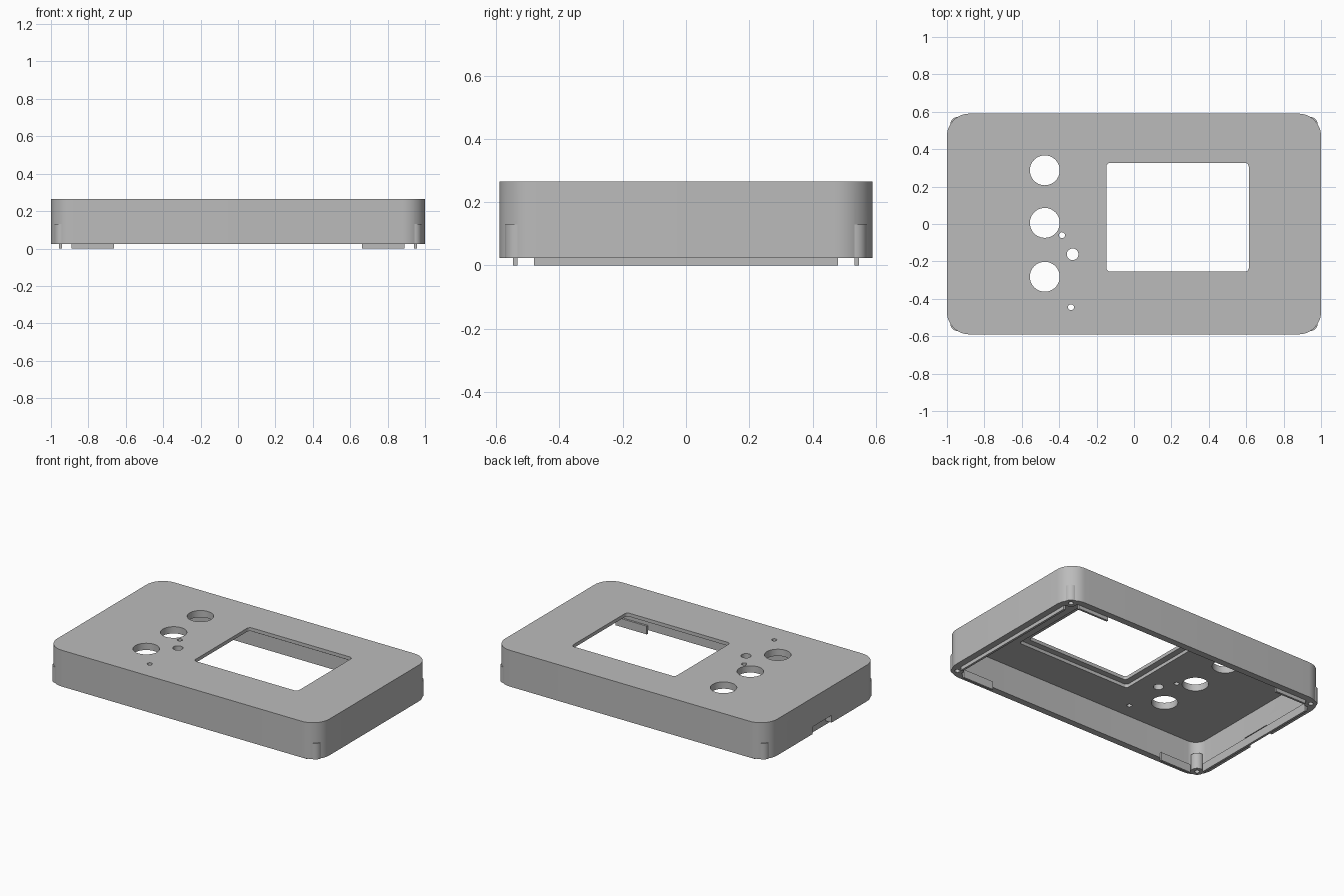
import bpy, bmesh, math
from mathutils import Vector

cube = bpy.data.objects.get("Cube")
if cube:
    bpy.data.objects.remove(cube)

GREY = bpy.data.materials.new("plain grey")
GREY.use_nodes = True
GREY.diffuse_color = (0.5, 0.5, 0.5, 1)
GREY.node_tree.nodes["Principled BSDF"].inputs["Base Color"].default_value = (0.5, 0.5, 0.5, 1)

BOTTOM, TOP = 0.024, 0.265
CEILING = 0.22
HALF_X, HALF_Y, RADIUS, WALL = 1.0, 0.59, 0.12, 0.044


def prism(name, outline, z0, z1):
    """Extrude a closed outline upward into a solid."""
    bm = bmesh.new()
    base = bm.faces.new([bm.verts.new((x, y, z0)) for x, y in outline])
    top = bmesh.ops.extrude_face_region(bm, geom=[base])["geom"]
    bmesh.ops.translate(bm, vec=(0, 0, z1 - z0),
                        verts=[v for v in top if isinstance(v, bmesh.types.BMVert)])
    bmesh.ops.recalc_face_normals(bm, faces=bm.faces)
    mesh = bpy.data.meshes.new(name)
    bm.to_mesh(mesh)
    bm.free()
    mesh.materials.append(GREY)
    obj = bpy.data.objects.new(name, mesh)
    bpy.context.collection.objects.link(obj)
    return obj


def rounded(x0, x1, y0, y1, r, steps=12):
    """Rounded rectangle outline."""
    corners = ((x1 - r, y1 - r), (x0 + r, y1 - r), (x0 + r, y0 + r), (x1 - r, y0 + r))
    return [(cx + r * math.cos(a), cy + r * math.sin(a))
            for i, (cx, cy) in enumerate(corners)
            for a in (math.pi / 2 * (i + k / steps) for k in range(steps + 1))]


def circle(x, y, r, n=40):
    return [(x + r * math.cos(math.tau * k / n), y + r * math.sin(math.tau * k / n))
            for k in range(n)]


def box(name, x0, x1, y0, y1, z0, z1):
    return prism(name, ((x0, y0), (x1, y0), (x1, y1), (x0, y1)), z0, z1)


def boolean(target, tool, operation):
    """Combine the tool into the target, then drop the tool."""
    mod = target.modifiers.new("cut", "BOOLEAN")
    mod.operation, mod.solver, mod.object = operation, "EXACT", tool
    graph = bpy.context.evaluated_depsgraph_get()
    mesh = bpy.data.meshes.new_from_object(target.evaluated_get(graph))
    target.modifiers.clear()
    target.data = mesh
    bpy.data.objects.remove(tool)


# Hollow case, open underneath
case = prism("case_shell", rounded(-HALF_X, HALF_X, -HALF_Y, HALF_Y, RADIUS), BOTTOM, TOP)
ix, iy = HALF_X - WALL, HALF_Y - WALL
boolean(case, prism("cavity", rounded(-ix, ix, -iy, iy, RADIUS - WALL), -0.1, CEILING), "DIFFERENCE")

# Corner screw posts that bulge through the walls
signs = [(sx, sy) for sx in (-1, 1) for sy in (-1, 1)]
for sx, sy in signs:
    boolean(case, prism("post", circle(0.942 * sx, 0.532 * sy, 0.04), BOTTOM, 0.13), "UNION")
for sx, sy in signs:
    boolean(case, prism("screw_hole", circle(0.942 * sx, 0.532 * sy, 0.016, 24), -0.1, 0.11), "DIFFERENCE")

# Display window with a shallow pocket behind it
boolean(case, prism("pocket", rounded(-0.19, 0.655, -0.295, 0.365, 0.02, 4), 0.1, 0.242), "DIFFERENCE")
boolean(case, prism("window", rounded(-0.148, 0.614, -0.255, 0.327, 0.022, 6), 0.1, 0.4), "DIFFERENCE")

# Knob and button holes
for x, y, r in ((-0.477, 0.287, 0.08), (-0.477, 0.006, 0.08), (-0.477, -0.282, 0.08),
                (-0.385, -0.06, 0.016), (-0.328, -0.162, 0.031), (-0.337, -0.445, 0.016)):
    boolean(case, prism("hole", circle(x, y, r), 0.1, 0.4), "DIFFERENCE")

# Cable notch in the right wall
boolean(case, box("notch", -1.1, -0.9, -0.1, 0.1, -0.1, 0.072), "DIFFERENCE")

# Thin locating lips inside the rim
lips = []
for side, sx in (("right", -1), ("left", 1)):
    a, b = sorted((sx * (ix - 0.014), sx * (ix + 0.001)))
    lips.append(box(side + "_lip", a, b, -0.48, 0.48, 0, 0.055))
    for end, sy in (("front", -1), ("back", 1)):
        x0, x1 = sorted((sx * 0.662, sx * 0.89))
        y0, y1 = sorted((sy * (iy - 0.013), sy * (iy + 0.001)))
        lips.append(box(f"{end}_{side}_lip", x0, x1, y0, y1, 0, 0.055))

# Smooth the curved walls and keep hard edges
bpy.ops.object.select_all(action="DESELECT")
case.select_set(True)
bpy.context.view_layer.objects.active = case
bpy.ops.object.shade_smooth_by_angle(angle=math.radians(25))
